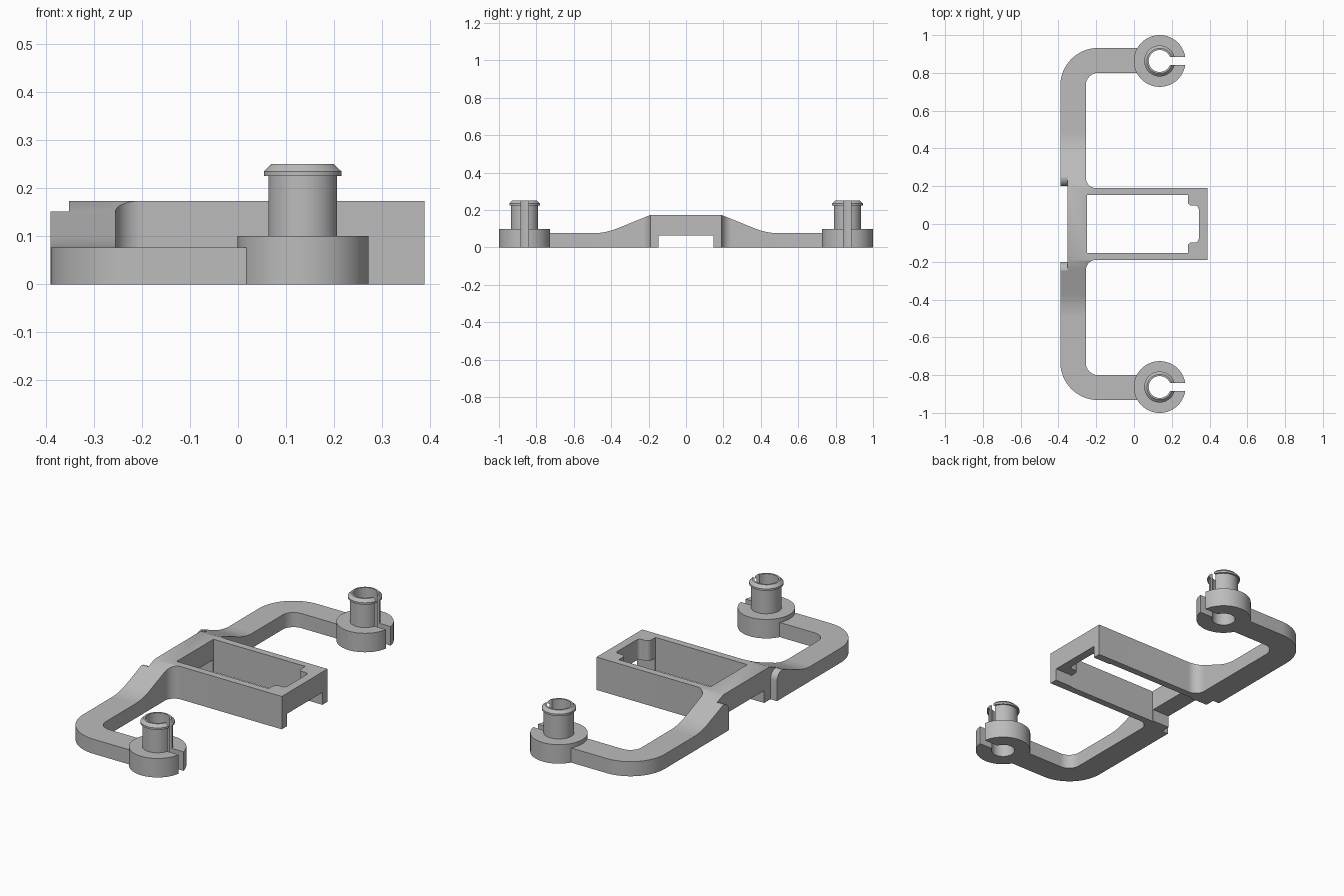
import bpy, bmesh
from math import sin, cos, radians, tau
from mathutils import Vector

if "Cube" in bpy.data.objects:
    bpy.data.objects.remove(bpy.data.objects["Cube"], do_unlink=True)

grey = bpy.data.materials.new("light_grey_plastic")
grey.use_nodes = True
grey.diffuse_color = (0.5, 0.5, 0.5, 1)
bsdf = next(n for n in grey.node_tree.nodes if n.type == "BSDF_PRINCIPLED")
bsdf.inputs["Base Color"].default_value = (0.5, 0.5, 0.5, 1)


def arc(cx, cy, r, a, b, n=12):
    steps = [radians(a + (b - a) * i / n) for i in range(n + 1)]
    return [(cx + r * cos(t), cy + r * sin(t)) for t in steps]


def make_object(name, bm):
    bmesh.ops.recalc_face_normals(bm, faces=bm.faces)
    mesh = bpy.data.meshes.new(name)
    bm.to_mesh(mesh)
    bm.free()
    mesh.materials.append(grey)
    obj = bpy.data.objects.new(name, mesh)
    bpy.context.collection.objects.link(obj)
    return obj


def prism(name, points, axis, start, end):
    """Extrude a closed outline along z (outline in x, y) or x (outline in y, z)."""
    bm = bmesh.new()
    if axis == "z":
        verts = [bm.verts.new((u, v, start)) for u, v in points]
        move = Vector((0, 0, end - start))
    else:
        verts = [bm.verts.new((start, u, v)) for u, v in points]
        move = Vector((end - start, 0, 0))
    face = bm.faces.new(verts)
    result = bmesh.ops.extrude_face_region(bm, geom=[face], use_keep_orig=True)
    moved = [g for g in result["geom"] if isinstance(g, bmesh.types.BMVert)]
    bmesh.ops.translate(bm, verts=moved, vec=move)
    return make_object(name, bm)


def lathe(name, profile, x, y, steps=64):
    """Revolve a closed radius/height profile around a vertical axis."""
    bm = bmesh.new()
    rings = [[bm.verts.new((x + r * cos(tau * i / steps), y + r * sin(tau * i / steps), z))
              for r, z in profile] for i in range(steps)]
    for i in range(steps):
        a, b = rings[i], rings[(i + 1) % steps]
        for j in range(len(profile)):
            k = (j + 1) % len(profile)
            bm.faces.new((a[j], b[j], b[k], a[k]))
    return make_object(name, bm)


def boolean(obj, cutter, operation):
    """Apply a boolean and discard its helper."""
    cutter.hide_render = True
    mod = obj.modifiers.new("cut", "BOOLEAN")
    mod.operation, mod.solver, mod.object = operation, "EXACT", cutter
    bpy.context.view_layer.objects.active = obj
    bpy.ops.object.modifier_apply(modifier=mod.name)
    bpy.data.objects.remove(cutter, do_unlink=True)


def smooth(obj):
    bpy.ops.object.select_all(action="DESELECT")
    obj.select_set(True)
    bpy.context.view_layer.objects.active = obj
    bpy.ops.object.shade_smooth_by_angle(angle=radians(30))


def mirror_v(points):
    return points + [(u, -v) for u, v in reversed(points)]


def mirror_u(points):
    return points + [(-u, v) for u, v in reversed(points)]


# Plan outline: central frame with two curved arms
plan = [(0.388, 0.19)]
plan += arc(-0.2, 0.245, 0.055, 270, 180)
plan += arc(-0.19, 0.735, 0.065, 180, 90)
plan += [(0.05, 0.8), (0.05, 0.932)]
plan += arc(-0.19, 0.732, 0.2, 90, 180, 20)
body = prism("frame_with_arms", mirror_v(plan), "z", -0.02, 0.22)

# Side outline: raised middle, ramps, thin arms, open channel underneath
ramp = []
for i in range(11):
    t = i / 10
    ramp.append((0.37 + 0.12 * t, 0.077 + 0.024 * (1 - t) ** 2))
side = [(0.148, 0.065), (0.148, 0), (1.05, 0), (1.05, 0.077)]
side += ramp[::-1] + [(0.192, 0.173)]
boolean(body, prism("side_shape", mirror_u(side), "x", -0.6, 0.6), "INTERSECT")

# Rectangular opening with rounded corner bosses at the far end
opening = [(-0.25, 0.153), (0.285, 0.153)]
opening += arc(0.307, 0.119, 0.022, 180, 270, 6)
opening += arc(0.325, 0.079, 0.018, 90, 0, 6)
boolean(body, prism("opening", mirror_v(opening), "z", -0.1, 0.3), "DIFFERENCE")

# Shallow recess behind the frame, rounded into each ramp
recess = [(0.2, -0.1)] + arc(0.245, 0.105, 0.045, 180, 90, 8) + [(0.245, 0.3)]
boolean(body, prism("recess", mirror_u(recess), "x", -0.5, -0.352), "DIFFERENCE")
smooth(body)

# Split, hollow snap posts on round bases
post_profile = [(0.058, 0), (0.137, 0), (0.137, 0.1), (0.073, 0.1), (0.073, 0.225),
                (0.082, 0.225), (0.082, 0.235), (0.067, 0.25), (0.058, 0.25)]
for name, y in (("front_snap_post", -0.863), ("back_snap_post", 0.863)):
    post = lathe(name, post_profile, 0.136, y)
    slot = [(0.136, y - 0.02), (0.35, y - 0.02), (0.35, y + 0.02), (0.136, y + 0.02)]
    boolean(post, prism("slot", slot, "z", -0.1, 0.4), "DIFFERENCE")
    smooth(post)
